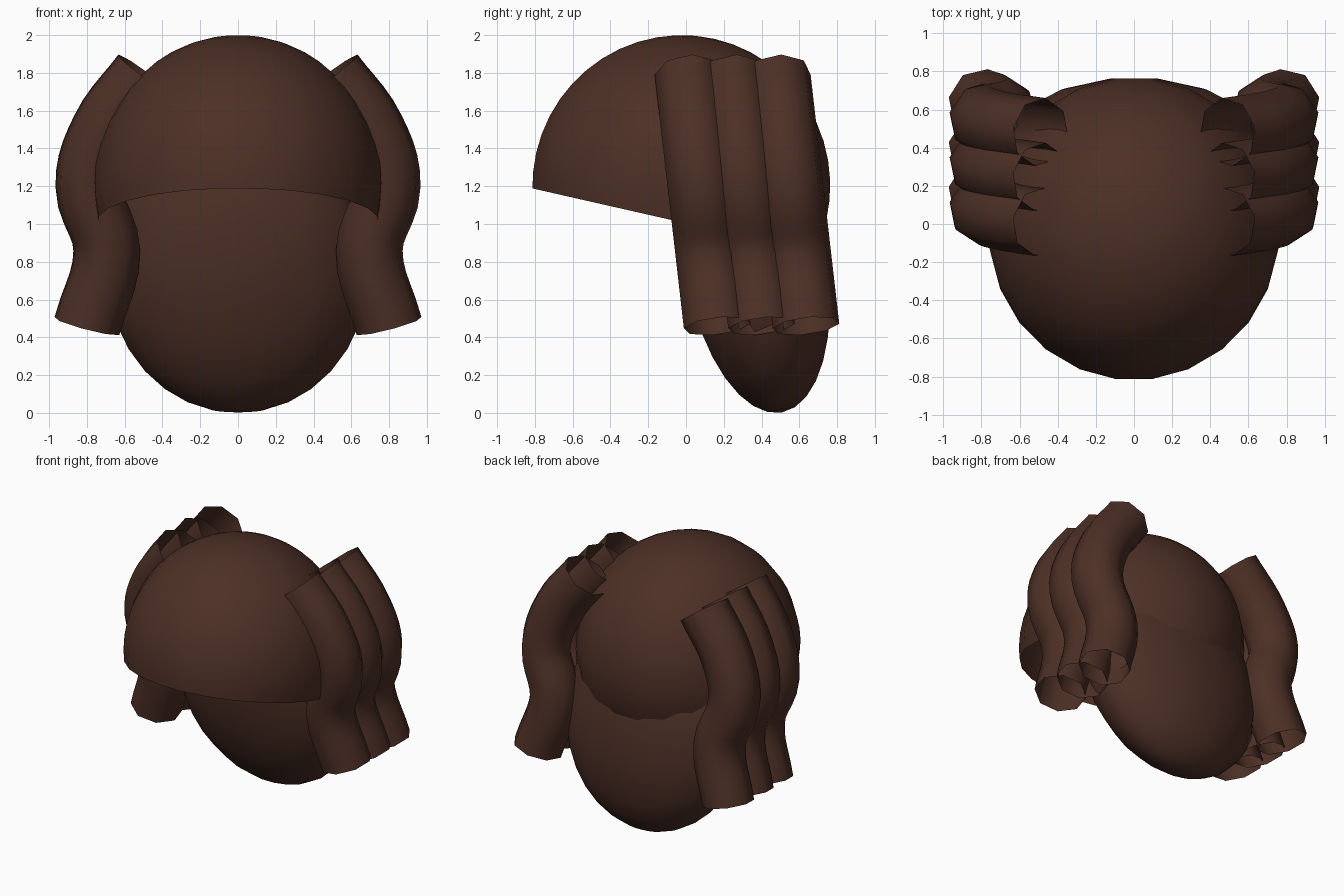
import bpy, bmesh, math
from mathutils import Matrix, Vector

if "Cube" in bpy.data.objects:
    bpy.data.objects.remove(bpy.data.objects["Cube"])

brown = bpy.data.materials.new("dark brown")
brown.diffuse_color = (0.073, 0.029, 0.019, 1)
brown.use_nodes = True
brown.node_tree.nodes["Principled BSDF"].inputs["Base Color"].default_value = brown.diffuse_color


def ball(name, segs, rings, radii, tilt, centre, cut=None):
    """Smooth ellipsoid tilted about x, optionally cut open by a plane."""
    bm = bmesh.new()
    bmesh.ops.create_uvsphere(bm, u_segments=segs, v_segments=rings, radius=1)
    bm.transform(Matrix.Rotation(math.pi / segs, 4, 'Z'))
    if cut:  # near-sphere: tilt first, then scale
        bm.transform(Matrix.Rotation(tilt, 4, 'X'))
        bm.transform(Matrix.Diagonal((*radii, 1)))
    else:
        bm.transform(Matrix.Diagonal((*radii, 1)))
        bm.transform(Matrix.Rotation(tilt, 4, 'X'))
    bm.transform(Matrix.Translation(centre))
    if cut:
        bmesh.ops.bisect_plane(bm, geom=bm.verts[:] + bm.edges[:] + bm.faces[:],
                               plane_co=cut[0], plane_no=cut[1], clear_inner=True)
    for f in bm.faces:
        f.smooth = True
    me = bpy.data.meshes.new(name)
    bm.to_mesh(me)
    bm.free()
    me.materials.append(brown)
    ob = bpy.data.objects.new(name, me)
    bpy.context.collection.objects.link(ob)
    return ob


# Domed cap of hair, open underneath, rim dropping towards the back
t = math.radians(12.8)
ball("hair_cap", 24, 24, (0.765, 0.795, 0.8), -t, (0, -0.025, 1.2),
     (Vector((0, -0.82, 1.19)), Vector((0, math.sin(t), math.cos(t)))))

# Long rounded mass at the back
ball("hair_back", 16, 16, (0.71, 0.38, 0.79), math.radians(10), (0, 0.37, 0.78))

# Wavy open-ended side locks, three on each side
path = [(0.49, 1.79), (0.71, 1.49), (0.79, 1.2), (0.695, 0.86), (0.80, 0.46)]


def lock(name, side, y0):
    cu = bpy.data.curves.new(name, 'CURVE')
    cu.dimensions = '3D'
    cu.bevel_depth = 0.18
    cu.bevel_resolution = 2
    cu.resolution_u = 5
    sp = cu.splines.new('BEZIER')
    sp.bezier_points.add(len(path) - 1)
    for p, (x, z) in zip(sp.bezier_points, path):
        p.co = (side * x, y0 - 0.115 * (z - 0.46), z)
        p.handle_left_type = p.handle_right_type = 'AUTO'
    cu.materials.append(brown)
    ob = bpy.data.objects.new(name, cu)
    bpy.context.collection.objects.link(ob)
    bpy.ops.object.select_all(action='DESELECT')
    ob.select_set(True)
    bpy.context.view_layer.objects.active = ob
    bpy.ops.object.convert(target='MESH')
    bpy.ops.object.shade_smooth()


for label, side in (("right", 1), ("left", -1)):
    for i in range(3):
        lock(f"side_lock_{label}_{i + 1}", side, 0.165 + 0.235 * i)
